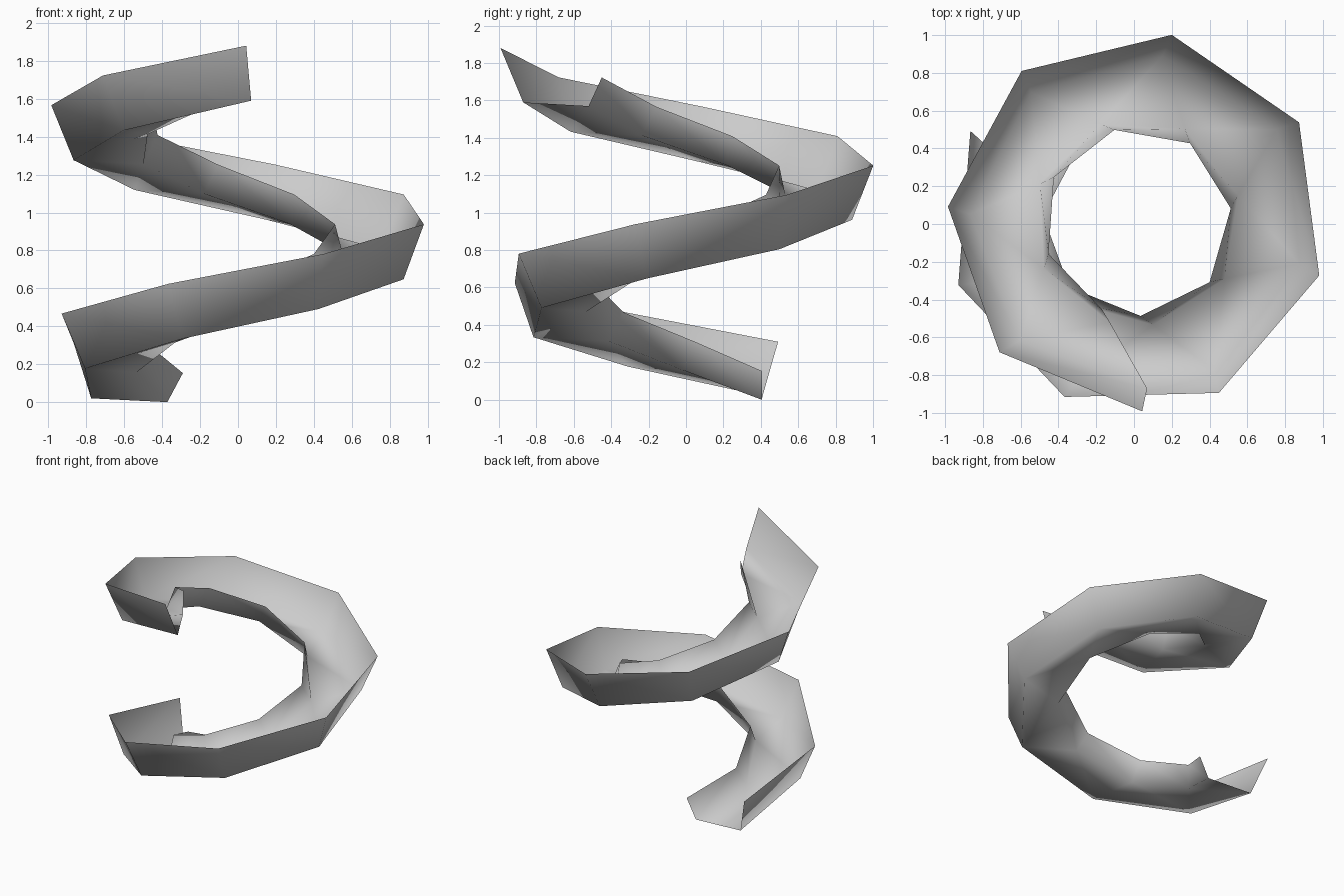
import bpy, bmesh
from math import radians, cos, sin

if "Cube" in bpy.data.objects:
    bpy.data.objects.remove(bpy.data.objects["Cube"])

CX, CY = 0.017, 0.013
STEPS, STEP_ANGLE, RISE = 10, radians(48), 0.157

# Open gutter cross-section: (radius, start angle, height), outer rim to inner rim
profile = [(1.005, 151.5, 0.31), (0.885, 153.4, 0.02),
           (0.553, 134.8, 0.0), (0.50, 128.0, 0.153)]

# Sweep the cross-section up a coarse helix
bm = bmesh.new()
rings = []
for k in range(STEPS + 1):
    ring = []
    for r, deg, z in profile:
        a = radians(deg) + k * STEP_ANGLE
        ring.append(bm.verts.new((CX + r * cos(a), CY + r * sin(a), z + k * RISE)))
    rings.append(ring)
for lo, hi in zip(rings, rings[1:]):
    for i in range(len(profile) - 1):
        bm.faces.new((lo[i], lo[i + 1], hi[i + 1], hi[i]))
for f in bm.faces:
    f.smooth = True

mesh = bpy.data.meshes.new("spiral_chute")
bm.to_mesh(mesh)
bm.free()
chute = bpy.data.objects.new("spiral_chute", mesh)
bpy.context.collection.objects.link(chute)
